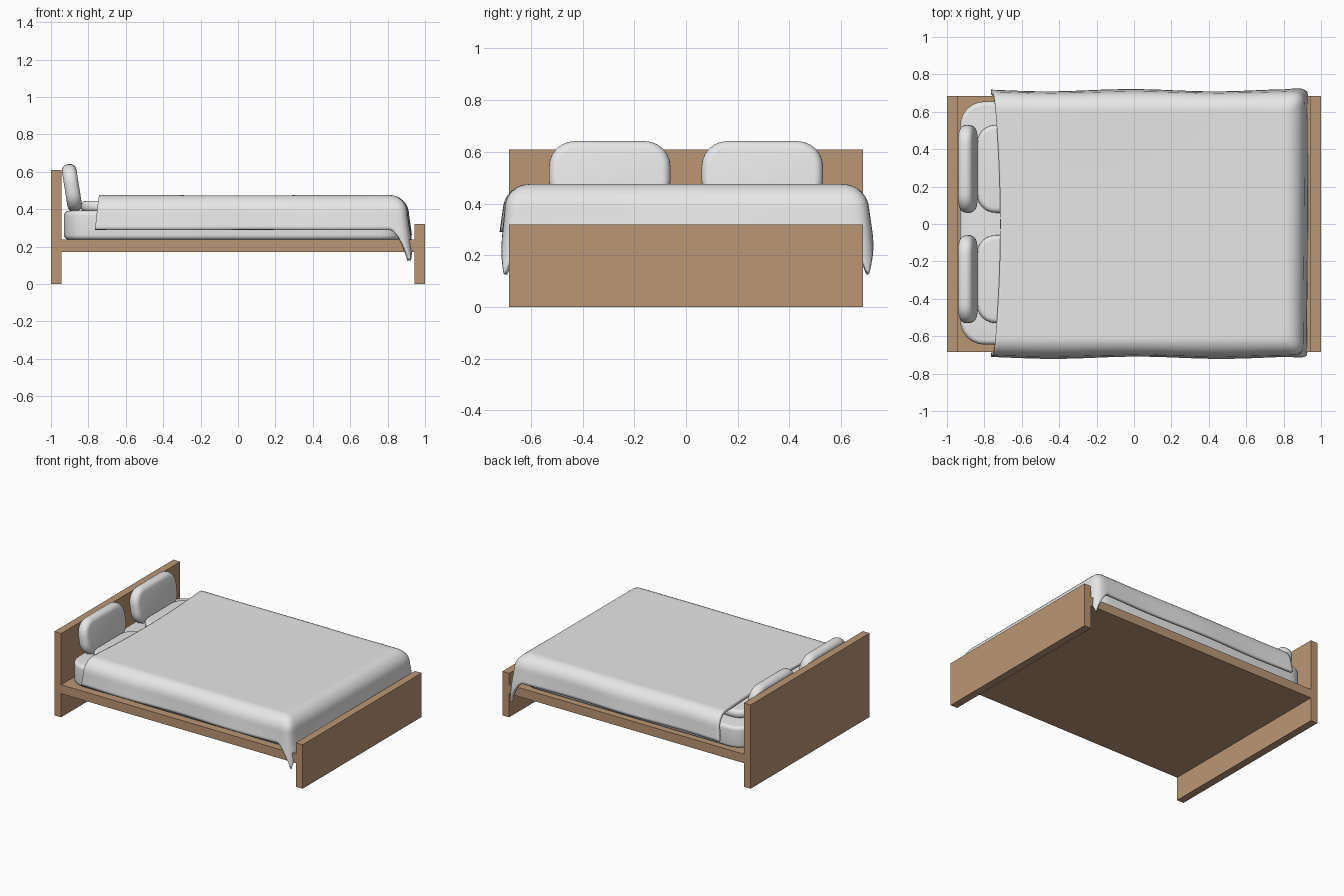
import bpy, bmesh, math
from mathutils import Matrix

if "Cube" in bpy.data.objects:
    bpy.data.objects.remove(bpy.data.objects["Cube"])


def material(name, rgb):
    m = bpy.data.materials.new(name)
    m.diffuse_color = (*rgb, 1)
    m.use_nodes = True
    m.node_tree.nodes["Principled BSDF"].inputs["Base Color"].default_value = m.diffuse_color
    return m


wood = material("warm_wood", (0.497, 0.305, 0.178))
linen = material("white_linen", (0.8, 0.8, 0.8))


def make_object(name, bm, mat, smooth=False):
    bmesh.ops.recalc_face_normals(bm, faces=bm.faces)
    me = bpy.data.meshes.new(name)
    bm.to_mesh(me)
    bm.free()
    ob = bpy.data.objects.new(name, me)
    bpy.context.collection.objects.link(ob)
    me.materials.append(mat)
    for p in me.polygons:
        p.use_smooth = smooth
    return ob


def box(name, x0, x1, y0, y1, z0, z1):
    bm = bmesh.new()
    bmesh.ops.create_cube(bm, size=1)
    for v in bm.verts:
        v.co = ((x0, x1)[v.co.x > 0], (y0, y1)[v.co.y > 0], (z0, z1)[v.co.z > 0])
    return make_object(name, bm, wood)


def cushion(name, size, corner, edge, centre, tilt=0.0):
    """Soft slab: rounded outline in plan, rounded rim top and bottom."""
    bm = bmesh.new()
    bmesh.ops.create_cube(bm, size=1)
    bmesh.ops.scale(bm, vec=size, verts=bm.verts)
    upright = [e for e in bm.edges if abs(e.verts[0].co.z - e.verts[1].co.z) > 1e-4]
    bmesh.ops.bevel(bm, geom=upright, offset=corner, segments=6, profile=0.5, affect='EDGES')
    rim = [e for e in bm.edges if abs(e.verts[0].co.z - e.verts[1].co.z) < 1e-4]
    bmesh.ops.bevel(bm, geom=rim, offset=edge, segments=5, profile=0.5, affect='EDGES')
    bmesh.ops.transform(bm, verts=bm.verts,
                        matrix=Matrix.Translation(centre) @ Matrix.Rotation(tilt, 4, 'Y'))
    return make_object(name, bm, linen, True)


# Wooden frame
W = 0.685
box("headboard", -1.0, -0.945, -W, W, 0, 0.61)
box("footboard", 0.945, 1.0, -W, W, 0, 0.32)
box("bed_base", -0.945, 0.945, -W, W, 0.172, 0.237)

# Mattress
cushion("mattress", (1.82, 1.30, 0.155), 0.13, 0.025, (-0.02, 0.005, 0.3145))

# Pillows: one pair leaning on the headboard, one pair lying under the duvet
for side, y in (("left", -0.295), ("right", 0.295)):
    cushion(f"upright_pillow_{side}", (0.255, 0.47, 0.078), 0.1, 0.034,
            (-0.888, y, 0.515), math.radians(81))
    cushion(f"flat_pillow_{side}", (0.25, 0.47, 0.06), 0.1, 0.026, (-0.715, y, 0.415))

# Duvet: a flat sheet folded down over the sides and foot, with drooping corners
FLAT_X, FLAT_Y, R, TOP = 0.81, 0.605, 0.1, 0.476
SIDE, FOOT = 0.242, 0.27
NX, NY = 110, 90
ARC = R * math.pi / 2


def drape(u, t):
    y = (2 * t - 1) * (FLAT_Y + SIDE)
    start = -0.715 - 0.05 * (y / (FLAT_Y + SIDE)) ** 2
    x = start + u * (FLAT_X + FOOT - start)
    ex, ey = max(0, x - FLAT_X), max(0, abs(y) - FLAT_Y)
    e = math.hypot(ex, ey)
    if e < 1e-9:
        return (x, y, TOP - 0.004 * math.cos(math.pi * x / 2) * math.cos(2 * y))
    e *= 1 + 0.12 * (2 * ex * ey / (ex * ex + ey * ey)) ** 2
    if e < ARC:
        out, drop = R * math.sin(e / R), R * (1 - math.cos(e / R))
    else:
        out, drop = R + 0.12 * (e - ARC), R + e - ARC
    out += 0.006 * math.sin(7 * x + 2 * y) * min(1, e / SIDE)
    norm = (ex ** 4 + ey ** 4) ** 0.25
    return (min(x, FLAT_X) + out * ex / norm,
            math.copysign(min(abs(y), FLAT_Y) + out * ey / norm, y),
            TOP - drop)


bm = bmesh.new()
grid = [[bm.verts.new(drape(i / NX, j / NY)) for j in range(NY + 1)] for i in range(NX + 1)]
for i in range(NX):
    for j in range(NY):
        bm.faces.new((grid[i][j], grid[i + 1][j], grid[i + 1][j + 1], grid[i][j + 1]))
duvet = make_object("duvet", bm, linen, True)
if duvet.data.polygons[len(duvet.data.polygons) // 2].normal.z < 0:
    duvet.data.flip_normals()
thick = duvet.modifiers.new("thickness", 'SOLIDIFY')
thick.thickness = 0.022
thick.offset = -1
